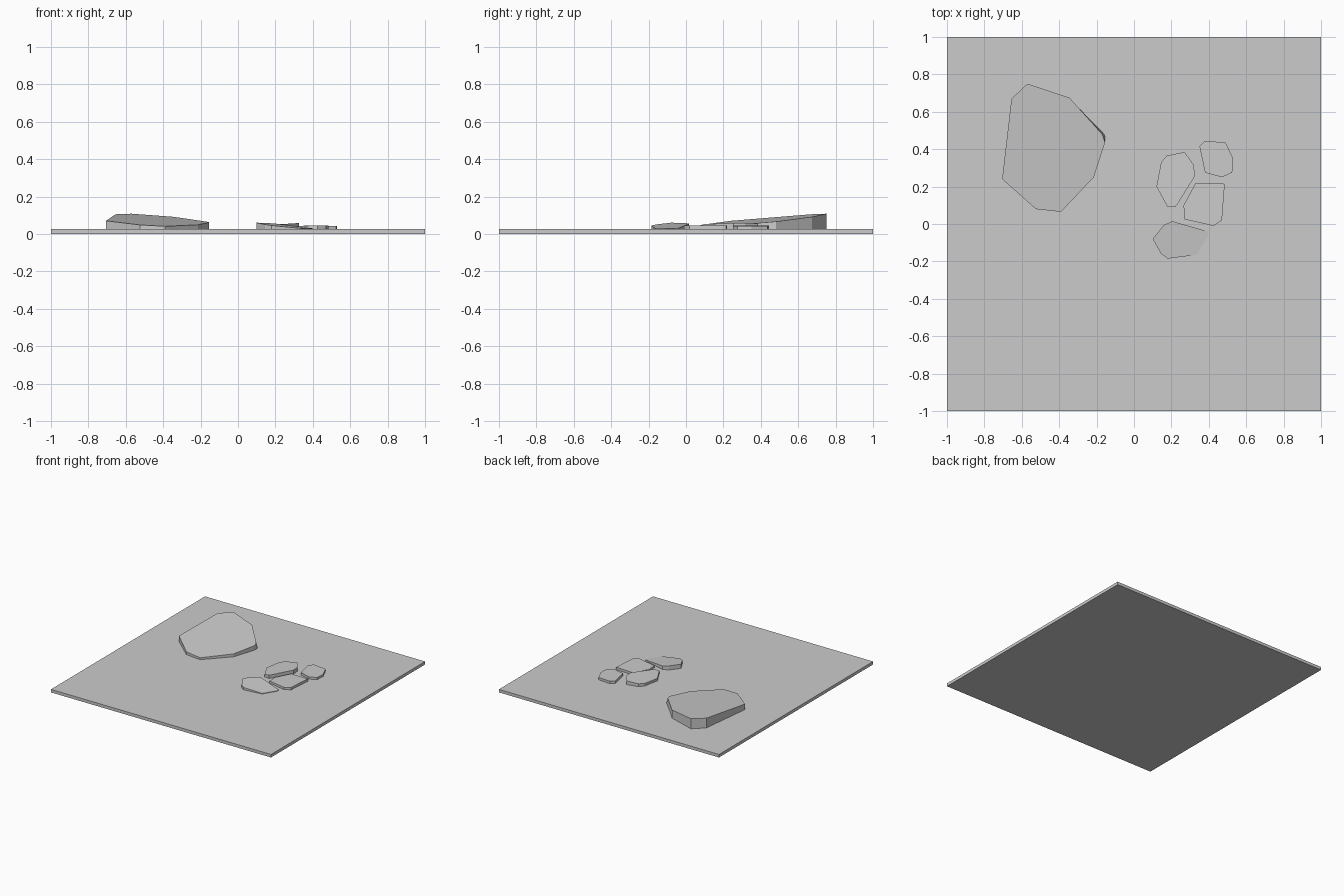
import bpy, bmesh

if "Cube" in bpy.data.objects:
    bpy.data.objects.remove(bpy.data.objects["Cube"])


def make_object(name, bm):
    bmesh.ops.recalc_face_normals(bm, faces=bm.faces[:])
    mesh = bpy.data.meshes.new(name)
    bm.to_mesh(mesh)
    bm.free()
    obj = bpy.data.objects.new(name, mesh)
    bpy.context.collection.objects.link(obj)
    return obj


def prism(name, outline, top, base):
    """Extrude an outline from a flat base up to a tilted top plane z = a + b*x + c*y."""
    a, b, c = top
    bm = bmesh.new()
    low = [bm.verts.new((x, y, base)) for x, y in outline]
    high = [bm.verts.new((x, y, a + b * x + c * y)) for x, y in outline]
    bm.faces.new(low)
    bm.faces.new(high)
    n = len(outline)
    for i in range(n):
        j = (i + 1) % n
        bm.faces.new((low[i], low[j], high[j], high[i]))
    return make_object(name, bm)


# Ground slab
prism("ground_slab", [(-1, -1), (1, -1), (1, 1), (-1, 1)], (0.025, 0, 0), 0)

# Large tilted flagstone
large = prism("large_stone",
              [(-.705, .24), (-.655, .67), (-.57, .75), (-.345, .675), (-.155, .48),
               (-.155, .435), (-.215, .25), (-.39, .065), (-.525, .08)],
              (.0176, -.045, .0864), .008)
# The right-hand corner leans inwards at the top
large.data.vertices[9 + 4].co.x -= .015

# Small stepping stones: outline and tilted top plane
stones = {
    "small_stone_left": (
        [(.12, .2), (.145, .33), (.175, .365), (.27, .385), (.32, .315),
         (.325, .255), (.235, .11), (.22, .09), (.18, .09)],
        (.037, .065, 0)),
    "small_stone_front": (
        [(.1, -.08), (.16, -.005), (.205, .015), (.395, -.04), (.4, -.06),
         (.335, -.165), (.18, -.185), (.145, -.16)],
        (.0755, -.107, .06)),
    "small_stone_middle": (
        [(.265, .1), (.33, .22), (.485, .215), (.47, .02), (.425, -.01), (.27, .025)],
        (.038, .015, 0)),
    "small_stone_back": (
        [(.35, .415), (.38, .445), (.49, .435), (.53, .35), (.525, .275),
         (.47, .25), (.38, .275)],
        (.053, -.02, 0)),
}
for name, (outline, top) in stones.items():
    prism(name, outline, top, .008)
